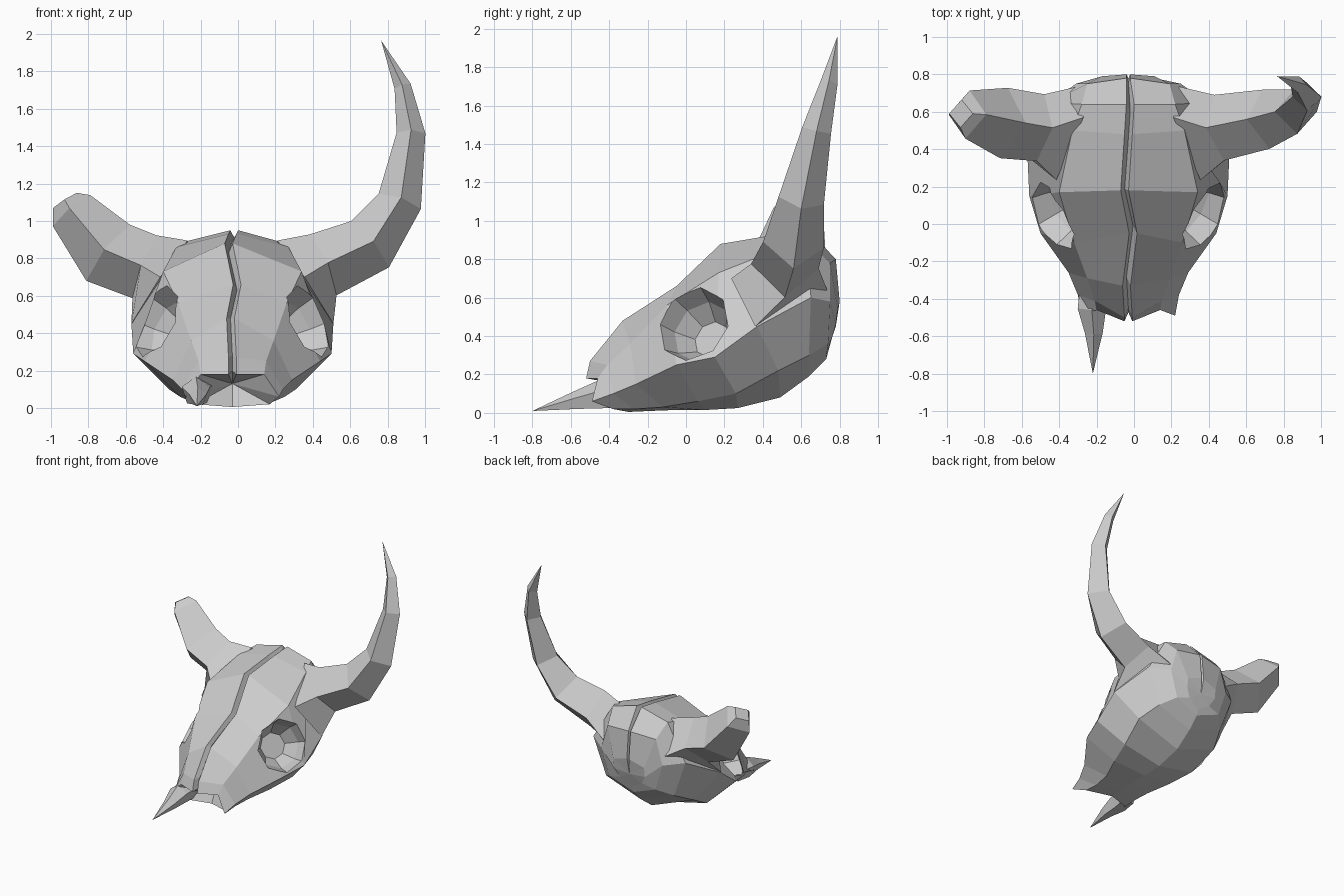
import bpy, bmesh
from mathutils import Vector, Matrix

if "Cube" in bpy.data.objects:
    bpy.data.objects.remove(bpy.data.objects["Cube"])

CX = -0.03  # the skull sits slightly left of the horn span's centre


def finish(bm, name):
    bmesh.ops.recalc_face_normals(bm, faces=bm.faces)
    mesh = bpy.data.meshes.new(name)
    bm.to_mesh(mesh)
    bm.free()
    ob = bpy.data.objects.new(name, mesh)
    bpy.context.collection.objects.link(ob)
    return ob


def loft(name, rings, start=None, end=None):
    """Skin closed rings; each end is a fan to a point, or one flat face."""
    bm = bmesh.new()
    loops = [[bm.verts.new(p) for p in r] for r in rings]
    n = len(rings[0])
    for a, b in zip(loops, loops[1:]):
        for i in range(n):
            j = (i + 1) % n
            bm.faces.new((a[i], a[j], b[j], b[i]))
    for loop, tip in ((loops[0], start), (loops[-1], end)):
        if tip is None:
            bm.faces.new(loop)
        else:
            t = bm.verts.new(tip)
            for i in range(n):
                bm.faces.new((loop[i], loop[(i + 1) % n], t))
    return finish(bm, name)


def taper(name, path, ref, sides=4, tip=None, root=None):
    """Faceted tube along (x, y, z, radius) stations, with an optional root ring."""
    pts = [Vector(p[:3]) for p in path] + ([Vector(tip)] if tip else [])
    rings = [root] if root else []
    for k, p in enumerate(path):
        t = (pts[min(k + 1, len(pts) - 1)] - pts[max(k - 1, 0)]).normalized()
        ref_v = Vector(ref)
        u = (ref_v - t * ref_v.dot(t)).normalized()
        v = t.cross(u)
        rings.append([pts[k] + Matrix.Rotation(6.28319 * i / sides, 3, t) @ v * p[3]
                      for i in range(sides)])
    return loft(name, rings, end=tip)


# Skull: crack offset, top (y, z), brow, cheek, jaw (x, y, z), underside (y, z)
sections = [
    (0, (-.52, .18), (.17, -.46, .18), (.25, -.49, .06), (.20, -.38, .02), (-.30, .005)),
    (0, (-.50, .27), (.18, -.41, .25), (.27, -.38, .10), (.19, -.27, .02), (-.19, .01)),
    (-.01, (-.33, .48), (.22, -.29, .36), (.32, -.26, .15), (.21, -.12, .03), (-.06, .015)),
    (.025, (-.05, .66), (.29, -.10, .56), (.47, -.05, .25), (.28, .06, .06), (.10, .015)),
    (-.02, (.18, .88), (.37, .17, .73), (.53, .15, .29), (.34, .26, .10), (.27, .025)),
    (0, (.48, .93), (.30, .50, .86), (.54, .37, .45), (.38, .48, .22), (.49, .08)),
    (.01, (.64, .95), (.25, .64, .89), (.42, .65, .60), (.31, .64, .30), (.64, .19)),
    (0, (.78, .80), (.22, .75, .78), (.28, .75, .58), (.21, .74, .36), (.73, .28)),
    (0, (.80, .58), (.14, .79, .54), (.14, .78, .46), (.10, .76, .39), (.74, .33)),
]
rings = []
for k, (off, top, brow, cheek, jaw, under) in enumerate(sections):
    ridge = Vector((off, *top))
    half = [Vector(p) for p in (brow, cheek, jaw)]
    fade = 1 if k < 7 else .45          # the crack narrows down the back
    groove = ridge + (Vector((off, .25, .45)) - ridge).normalized() * .05 * fade
    lip = Vector((.021 * fade, 0, 0))
    left = [Vector((-p.x, p.y, p.z)) for p in reversed(half)]
    ring = [ridge + lip] + half + [Vector((0, *under))] + left + [ridge - lip, groove]
    rings.append([p + Vector((CX, 0, 0)) for p in ring])
# nasal opening is a recessed fan
skull = loft("skull", rings, start=(CX, -.24, .13), end=(CX, .78, .45))

# Eye sockets: tapered octagonal cuts on both sides
for side, label in ((1, "right"), (-1, "left")):
    axis = Vector((.78 * side, -.46, .38)).normalized()
    mid = Vector((CX + .41 * side, .04, .46))
    path = [(*(mid - axis * .20), .10), (*(mid - axis * .10), .17), (*(mid + axis * .10), .235)]
    cutter = taper(label + "_socket_cutter", path, (0, 0, 1), 8)
    cutter.hide_render = True
    cutter.hide_set(True)
    cut = skull.modifiers.new(label + "_socket", 'BOOLEAN')
    cut.operation = 'DIFFERENCE'
    cut.solver = 'EXACT'
    cut.object = cutter

# Horn roots on the temples: crown, brow, cheek, back of head
crown, temple, cheekbone, rear = (.24, .57, .895), (.385, .235, .70), (.54, .36, .45), (.27, .735, .64)


def root_ring(side, order):
    return [Vector((CX + side * x, y, z)) for x, y, z in order]


# Whole horn, flaring into the temple
taper("whole_horn", [(.455, .515, .765, .178), (.705, .56, .875, .16), (.865, .60, 1.105, .12),
                     (.925, .68, 1.47, .077), (.88, .745, 1.72, .045)], (0, 1, 0),
      tip=(.765, .79, 1.965), root=root_ring(1, (crown, temple, cheekbone, rear)))

# Broken horn with a blunt end
taper("broken_horn", [(-.50, .515, .755, .18), (-.695, .54, .83, .19), (-.89, .585, 1.055, .13),
                      (-.925, .59, 1.11, .075)], (0, 1, 0),
      root=root_ring(-1, (cheekbone, temple, crown, rear)))

# Long splinter of the upper jaw
taper("jaw_splinter", [(-.21, -.32, .095, .08), (-.225, -.45, .088, .08), (-.215, -.58, .06, .05)],
      (1, 0, 0), 5, tip=(-.22, -.80, .01))
